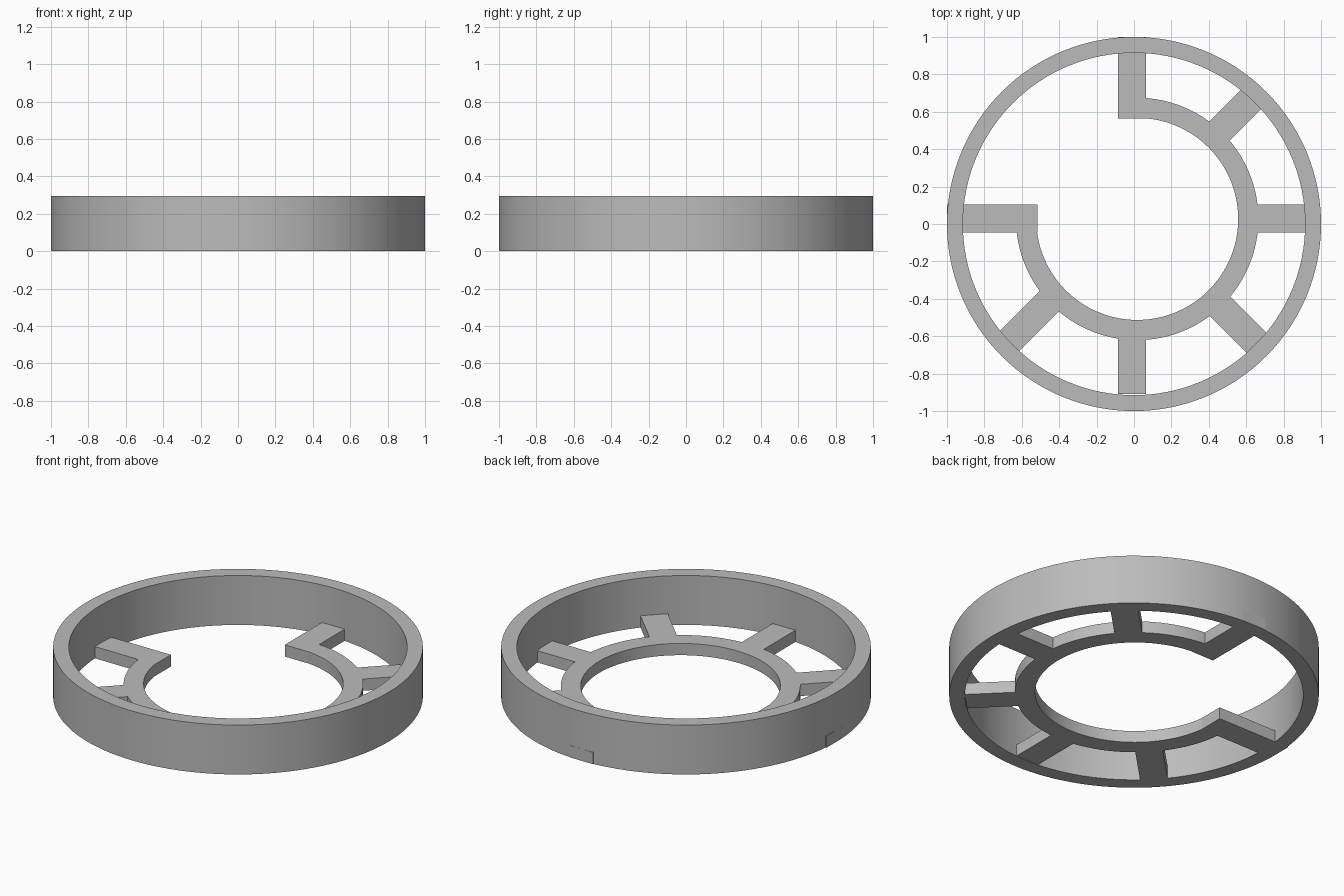
import bpy
import bmesh
from math import cos, sin, pi, radians
from mathutils import Matrix, Vector

cube = bpy.data.objects.get("Cube")
if cube:
    bpy.data.objects.remove(cube)

WALL_HEIGHT = 0.295
SPOKE_HEIGHT = 0.07
SPOKE_WIDTH = 0.15

grey = bpy.data.materials.new("plain grey")
grey.use_nodes = True
grey.diffuse_color = (0.5, 0.5, 0.5, 1)
grey.node_tree.nodes["Principled BSDF"].inputs["Base Color"].default_value = (0.5, 0.5, 0.5, 1)


def finish(name, bm):
    bmesh.ops.recalc_face_normals(bm, faces=bm.faces)
    mesh = bpy.data.meshes.new(name)
    bm.to_mesh(mesh)
    bm.free()
    mesh.materials.append(grey)
    obj = bpy.data.objects.new(name, mesh)
    bpy.context.collection.objects.link(obj)
    return obj


def ring(name, centre, inner, outer, height, start=0, sweep=360, steps=128):
    """Sweep a rectangular section around z, closed or as an open arc."""
    bm = bmesh.new()
    closed = sweep == 360
    section = [(inner, 0), (outer, 0), (outer, height), (inner, height)]
    loops = []
    for i in range(steps if closed else steps + 1):
        a = radians(start + sweep * i / steps)
        loops.append([bm.verts.new((centre[0] + r * cos(a), centre[1] + r * sin(a), z))
                      for r, z in section])
    for i in range(steps):
        here, there = loops[i], loops[(i + 1) % len(loops)]
        for k in range(4):
            n = (k + 1) % 4
            bm.faces.new((here[k], there[k], there[n], here[n]))
    if not closed:
        bm.faces.new(loops[0])
        bm.faces.new(loops[-1])
    obj = finish(name, bm)
    bpy.ops.object.select_all(action="DESELECT")
    obj.select_set(True)
    bpy.context.view_layer.objects.active = obj
    bpy.ops.object.shade_smooth_by_angle(angle=radians(30))


def spoke(name, angle, near, far):
    """Flat bar pointing outwards from the slightly offset hub."""
    bm = bmesh.new()
    bmesh.ops.create_cube(bm, size=1)
    size = Vector((far - near, SPOKE_WIDTH, SPOKE_HEIGHT))
    bmesh.ops.scale(bm, vec=size, verts=bm.verts)
    bmesh.ops.translate(bm, vec=((near + far) / 2, 0, SPOKE_HEIGHT / 2), verts=bm.verts)
    turn = Matrix.Translation((-0.01, 0.03, 0)) @ Matrix.Rotation(radians(angle), 4, "Z")
    bmesh.ops.transform(bm, matrix=turn, verts=bm.verts)
    finish(name, bm)


# Tall outer wall and the low three-quarter inner ring
ring("outer_wall", (0, 0), 0.915, 1.0, WALL_HEIGHT)
ring("inner_ring", (0.017, 0.027), 0.54, 0.648, SPOKE_HEIGHT, start=180, sweep=270, steps=96)

# Spokes inside the arc, then the two that close its ends
for number, angle in enumerate((225, 270, 315, 0, 45), 1):
    spoke(f"spoke_{number}", angle, 0.59, 0.94)
spoke("back_end_spoke", 90, 0.533, 0.97)
spoke("right_end_spoke", 180, 0.507, 0.99)
